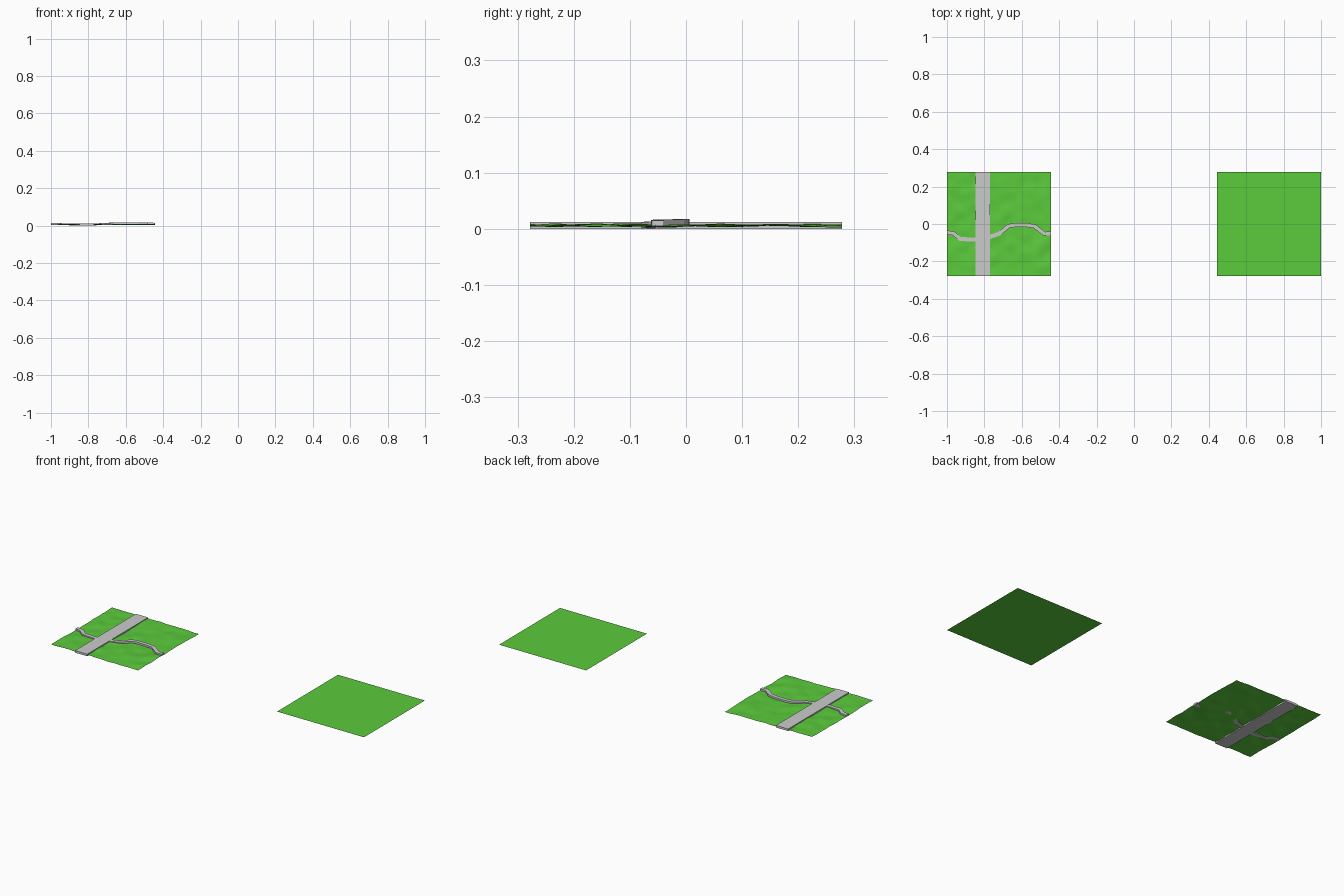
import bpy, bmesh
from mathutils import Vector, noise

if "Cube" in bpy.data.objects:
    bpy.data.objects.remove(bpy.data.objects["Cube"])

S = 0.278          # half size of a tile
CX = 0.722         # tile centre offset

green = bpy.data.materials.new("grass_green")
green.diffuse_color = (0.105, 0.6, 0.045, 1)
green.use_nodes = True
green.node_tree.nodes["Principled BSDF"].inputs["Base Color"].default_value = green.diffuse_color


def finish(bm, name, mat=None):
    me = bpy.data.meshes.new(name)
    bm.to_mesh(me)
    bm.free()
    ob = bpy.data.objects.new(name, me)
    bpy.context.collection.objects.link(ob)
    if mat:
        me.materials.append(mat)
    return ob


def tile(name, x, z, cuts, bump=0.0):
    bm = bmesh.new()
    bmesh.ops.create_grid(bm, x_segments=cuts, y_segments=cuts, size=S)
    for v in bm.verts:
        h = noise.noise(Vector((v.co.x * 16, v.co.y * 16, 3.7))) * bump
        v.co += Vector((x, 0, z + h))
    return finish(bm, name, green)


# bumpy grass tile and flat grass tile
rough = tile("bumpy_grass", -CX, 0.006, 40, 0.005)
for p in rough.data.polygons:
    p.use_smooth = True
tile("flat_grass", CX, 0.005, 1)

# straight road slab
bm = bmesh.new()
bmesh.ops.create_cube(bm, size=1)
for v in bm.verts:
    v.co = Vector((-0.808 + v.co.x * 0.078, v.co.y * 2 * S, 0.006 + v.co.z * 0.012))
finish(bm, "road")

# winding footpath: centre line x, y, top height
line = [(-1, -0.045, 0.013), (-0.965, -0.05, 0.013), (-0.93, -0.08, 0.012),
        (-0.85, -0.084, 0.0115), (-0.77, -0.068, 0.0115), (-0.72, -0.052, 0.013),
        (-0.67, -0.01, 0.016), (-0.63, -0.005, 0.017), (-0.57, -0.006, 0.017),
        (-0.53, -0.013, 0.017), (-0.48, -0.052, 0.016), (-0.445, -0.05, 0.015)]
pts = [Vector(p) for p in line]
bm = bmesh.new()
rings = []
for i, p in enumerate(pts):
    d = pts[min(i + 1, len(pts) - 1)] - pts[max(i - 1, 0)]
    n = Vector((-d.y, d.x, 0)).normalized() * 0.011
    if i in (0, len(pts) - 1):
        n = Vector((0, 0.011, 0))
    down = Vector((0, 0, -0.01))
    rings.append([bm.verts.new(c) for c in (p + n, p - n, p - n + down, p + n + down)])
for a, b in zip(rings, rings[1:]):
    for k in range(4):
        m = (k + 1) % 4
        bm.faces.new((a[k], a[m], b[m], b[k]))
bm.faces.new(rings[0])
bm.faces.new(rings[-1])
bmesh.ops.recalc_face_normals(bm, faces=bm.faces)
finish(bm, "footpath")
